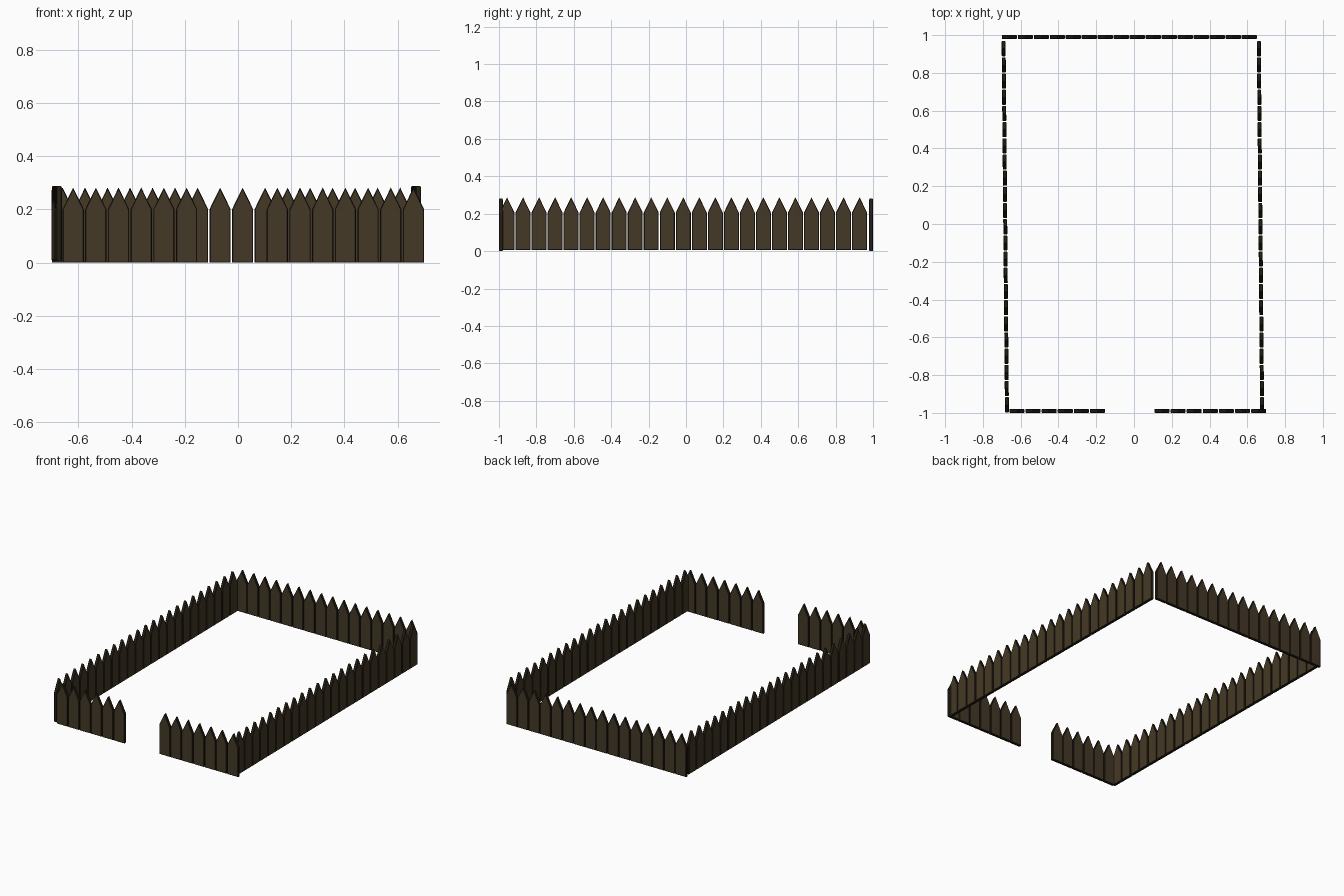
import bpy, bmesh, math
from mathutils import Vector

if "Cube" in bpy.data.objects:
    bpy.data.objects.remove(bpy.data.objects["Cube"])

W, H, SHOULDER, T, C = 0.08, 0.282, 0.2, 0.021, 0.003


def material(name, rgb):
    m = bpy.data.materials.new(name)
    m.diffuse_color = (*rgb, 1)
    m.use_nodes = True
    m.node_tree.nodes["Principled BSDF"].inputs["Base Color"].default_value = m.diffuse_color
    return m


wood = material("brown wood", (0.058, 0.040, 0.019))
edge = material("dark wood edge", (0.018, 0.013, 0.007))


def outline(c):
    # pointed board outline, inset by c
    x = W / 2 - c
    return [(-x, c), (x, c), (x, SHOULDER - 0.24 * c),
            (0, H - 2.24 * c), (-x, SHOULDER - 0.24 * c)]


# One pointed board with dark chamfered edges, shared by every run
bm = bmesh.new()
rings = []
for y, c in ((-T / 2, C), (-T / 2 + C, 0), (T / 2 - C, 0), (T / 2, C)):
    rings.append([bm.verts.new((x, y, z)) for x, z in outline(c)])
for a, b in zip(rings, rings[1:]):
    for i in range(5):
        j = (i + 1) % 5
        bm.faces.new((a[i], a[j], b[j], b[i])).material_index = 1
bm.faces.new(rings[0])
bm.faces.new(rings[-1][::-1])
bmesh.ops.recalc_face_normals(bm, faces=bm.faces[:])
board = bpy.data.meshes.new("board")
bm.to_mesh(board)
bm.free()
board.materials.append(wood)
board.materials.append(edge)


def fence_run(name, start, end, count, skip=()):
    # evenly spaced boards between two centre points
    a, b = Vector(start), Vector(end)
    d = b - a
    for i in range(count):
        if i in skip:
            continue
        ob = bpy.data.objects.new(f"{name}_board_{i + 1}", board)
        ob.location = a + d * (i / (count - 1))
        ob.rotation_euler.z = math.atan2(d.y, d.x)
        bpy.context.collection.objects.link(ob)


# Front has a three-board gateway; the sides stand slightly higher and lean in plan
fence_run("front_fence", (-0.62, -0.9895, 0), (0.66, -0.9895, 0), 16, skip=(6, 7, 8))
fence_run("back_fence", (-0.66, 0.9895, 0), (0.61, 0.9895, 0), 16)
fence_run("right_fence", (0.678, -0.957, 0.006), (0.661, 0.928, 0.006), 23)
fence_run("left_fence", (-0.673, -0.957, 0.006), (-0.69, 0.928, 0.006), 23)
